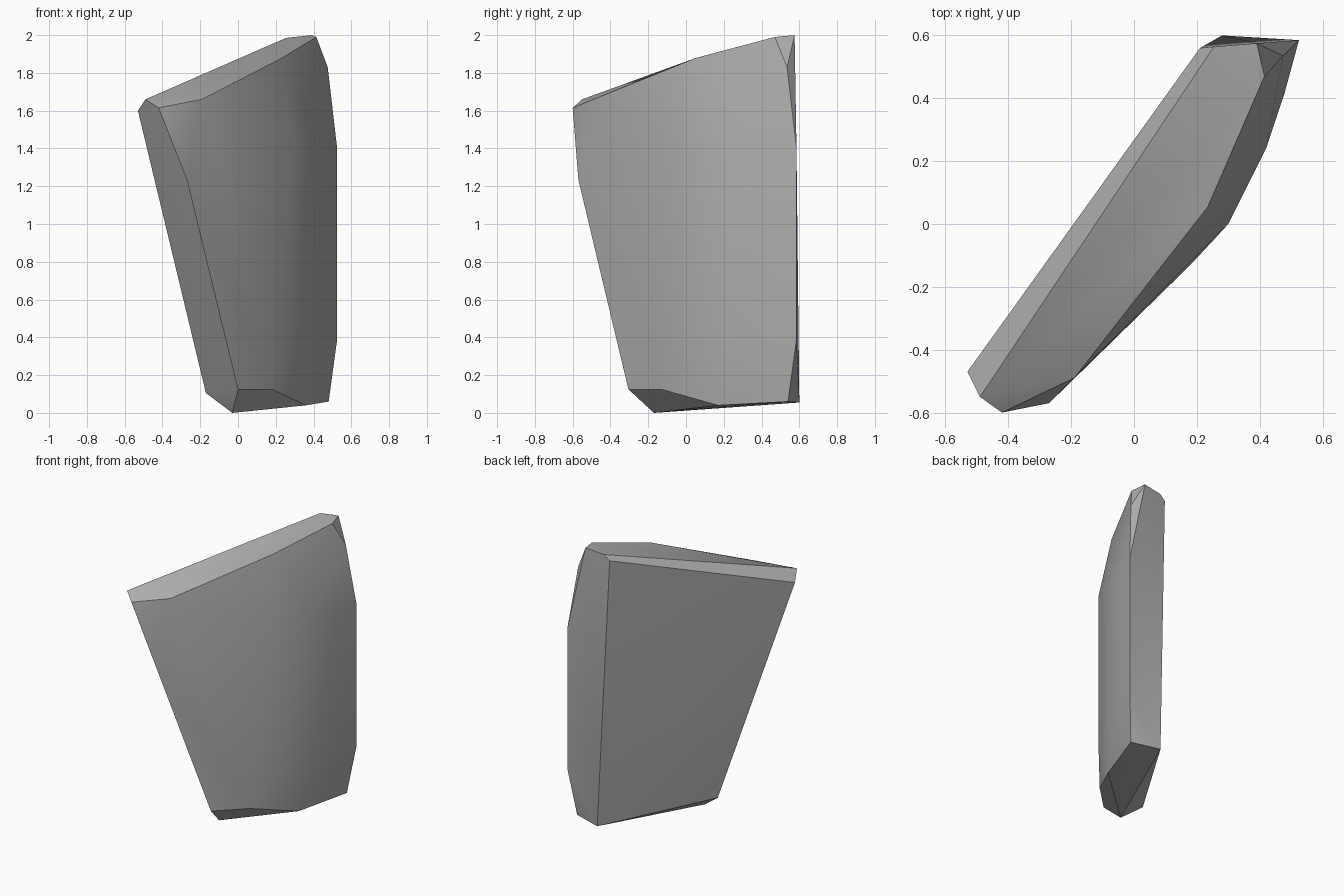
import bpy
import bmesh
from math import radians

old = bpy.data.objects.get("Cube")
if old:
    bpy.data.objects.remove(old, do_unlink=True)

stone = bpy.data.materials.new("grey_stone")
stone.use_nodes = True
grey = (0.42, 0.42, 0.42, 1)
stone.diffuse_color = grey
stone.node_tree.nodes["Principled BSDF"].inputs["Base Color"].default_value = grey

# Sloping top, from the low corner up to the peak
crown = [(-0.53, -0.47, 1.60), (-0.49, -0.55, 1.66), (-0.42, -0.60, 1.615),
         (-0.19, -0.49, 1.66), (0.235, 0.055, 1.88), (0.415, 0.47, 1.99),
         (0.39, 0.575, 2.0), (0.254, 0.564, 1.985), (0.21, 0.56, 1.95)]

# Chipped shoulders and foot corners
chips = [(-0.27, -0.57, 1.235), (0.475, 0.535, 1.83), (0.48, 0.54, 0.06)]

# Underside
foot = [(-0.17, -0.115, 0.105), (-0.03, -0.17, 0.0), (0, -0.305, 0.125),
        (0.18, -0.13, 0.125), (0.36, 0.17, 0.04), (0.28, 0.60, 0.055)]

# Upright ridges of the rounded side: x, y, lower z, upper z
ridges = [(0.30, 0.0, 0.36, 1.45), (0.42, 0.24, 0.36, 1.42),
          (0.48, 0.42, 0.38, 1.40), (0.525, 0.585, 0.39, 1.40)]
sides = [(x, y, z) for x, y, low, high in ridges for z in (low, high)]

# Wrap the corners in one faceted slab
bm = bmesh.new()
for point in crown + chips + foot + sides:
    bm.verts.new(point)
bmesh.ops.convex_hull(bm, input=bm.verts[:])
bmesh.ops.dissolve_limit(bm, angle_limit=radians(1.5),
                         verts=bm.verts[:], edges=bm.edges[:])
bmesh.ops.recalc_face_normals(bm, faces=bm.faces[:])
mesh = bpy.data.meshes.new("rock_slab")
bm.to_mesh(mesh)
bm.free()
mesh.materials.append(stone)

slab = bpy.data.objects.new("rock_slab", mesh)
bpy.context.collection.objects.link(slab)
bpy.ops.object.select_all(action="DESELECT")
slab.select_set(True)
bpy.context.view_layer.objects.active = slab
bpy.ops.object.shade_smooth_by_angle(angle=radians(32))
